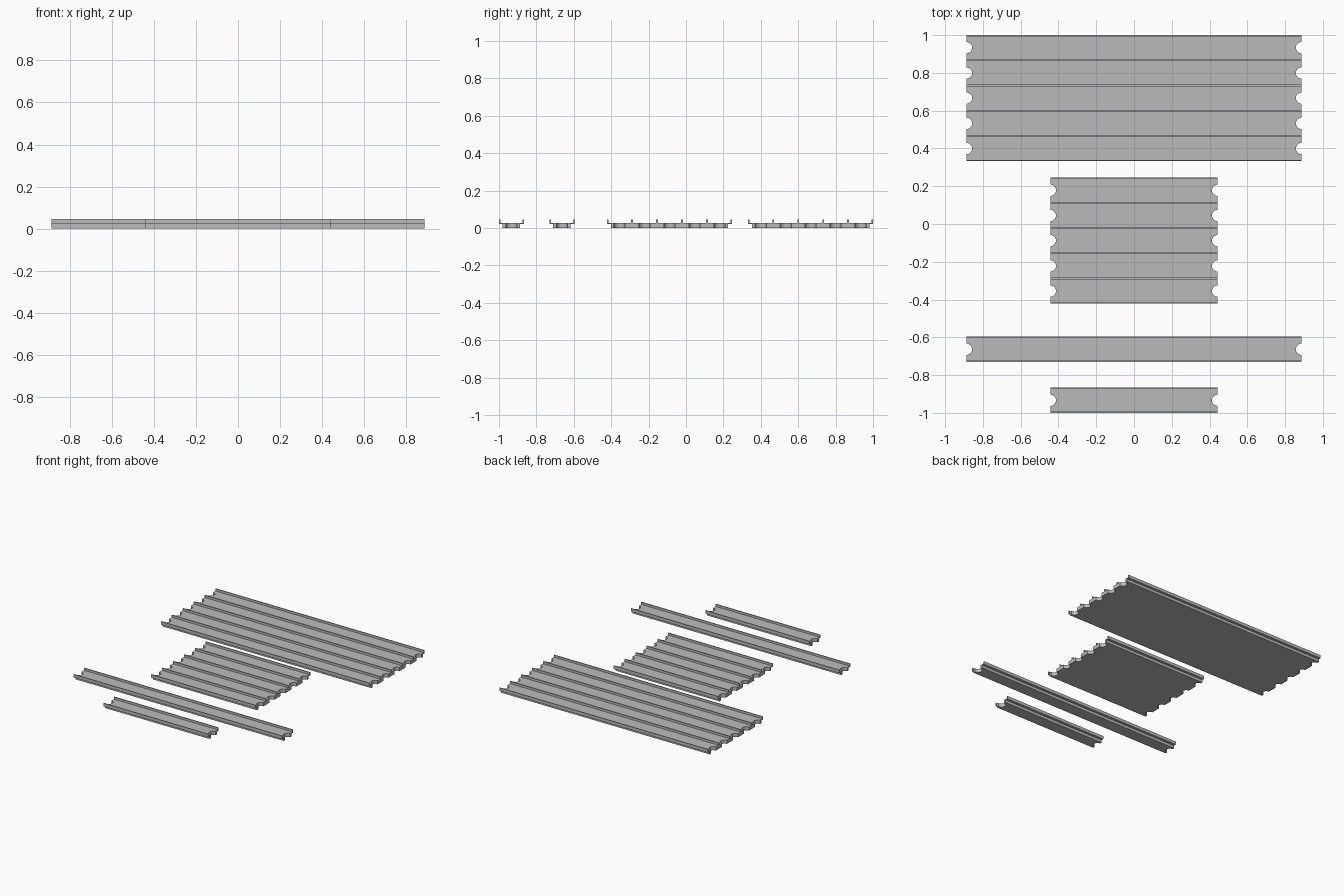
import bpy
import bmesh
import math
from mathutils import Matrix

if "Cube" in bpy.data.objects:
    bpy.data.objects.remove(bpy.data.objects["Cube"])

PITCH = 0.1335      # width of one plank
LIP = 0.007         # thickness of edge lips
RIB = 0.009         # thickness of ribs between planks
INSET = 0.02        # underside body set in from the flange
Z_BODY, Z_TOP, Z_LIP = 0.021, 0.028, 0.045
NOTCH = 0.03

steel = bpy.data.materials.new("light_grey")
steel.diffuse_color = (0.50, 0.50, 0.50, 1)
steel.use_nodes = True
steel.node_tree.nodes["Principled BSDF"].inputs["Base Color"].default_value = steel.diffuse_color


def new_object(name, bm):
    bmesh.ops.recalc_face_normals(bm, faces=bm.faces)
    mesh = bpy.data.meshes.new(name)
    bm.to_mesh(mesh)
    bm.free()
    mesh.materials.append(steel)
    obj = bpy.data.objects.new(name, mesh)
    bpy.context.collection.objects.link(obj)
    return obj


def panel(name, half_length, y0, count):
    y1 = y0 + PITCH * count
    # Cross-section: narrow body, overhanging flanges, lips and ribs
    pts = [(y0 + INSET, 0), (y1 - INSET, 0), (y1 - INSET, Z_BODY), (y1, Z_BODY),
           (y1, Z_LIP), (y1 - LIP, Z_LIP), (y1 - LIP, Z_TOP)]
    for i in range(count - 1, 0, -1):
        y = y0 + i * PITCH
        pts += [(y + RIB / 2, Z_TOP), (y + RIB / 2, Z_LIP),
                (y - RIB / 2, Z_LIP), (y - RIB / 2, Z_TOP)]
    pts += [(y0 + LIP, Z_TOP), (y0 + LIP, Z_LIP), (y0, Z_LIP),
            (y0, Z_BODY), (y0 + INSET, Z_BODY)]
    bm = bmesh.new()
    face = bm.faces.new([bm.verts.new((-half_length, y, z)) for y, z in pts])
    ext = bmesh.ops.extrude_face_region(bm, geom=[face])
    moved = [v for v in ext["geom"] if isinstance(v, bmesh.types.BMVert)]
    bmesh.ops.translate(bm, verts=moved, vec=(2 * half_length, 0, 0))
    obj = new_object(name, bm)

    # Round notches at both ends of every plank
    bm = bmesh.new()
    for side in (-1, 1):
        for i in range(count):
            pos = (side * half_length, y0 + (i + 0.5) * PITCH, 0.02)
            bmesh.ops.create_cone(bm, cap_ends=True, segments=32, radius1=NOTCH,
                                  radius2=NOTCH, depth=0.2, matrix=Matrix.Translation(pos))
    cutter = new_object(name + "_notch_cutter", bm)
    cutter.hide_render = True
    cutter.hide_viewport = True
    mod = obj.modifiers.new("end_notches", "BOOLEAN")
    mod.operation = "DIFFERENCE"
    mod.solver = "EXACT"
    mod.object = cutter
    return obj


panel("long_wide_panel", 0.887, 1 - 5 * PITCH, 5)
panel("short_wide_panel", 0.443, -0.422, 5)
panel("long_plank", 0.887, -0.73, 1)
panel("short_plank", 0.443, -1.0, 1)
